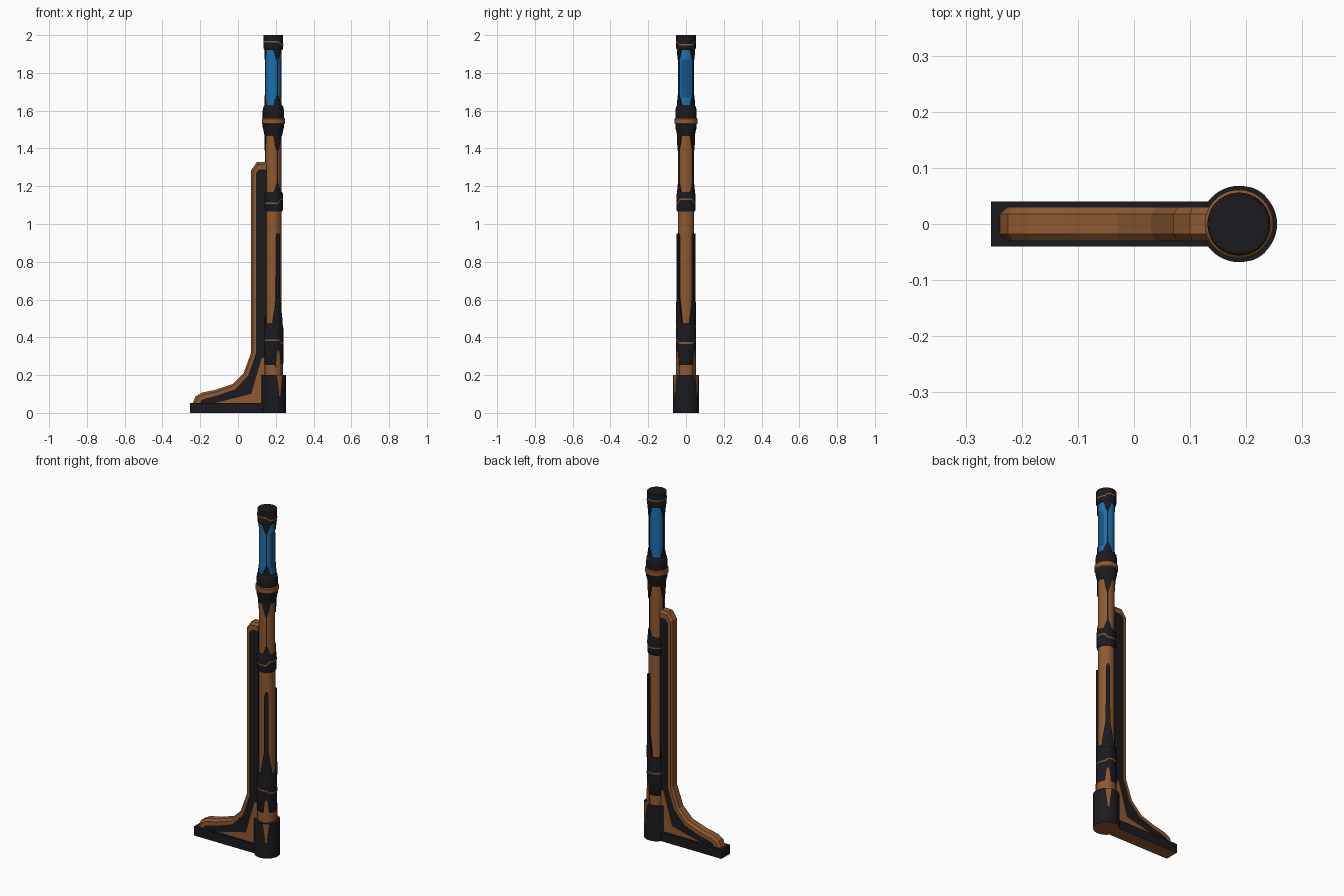
import bpy, bmesh
from math import sin, cos, radians, pi

if "Cube" in bpy.data.objects:
    bpy.data.objects.remove(bpy.data.objects["Cube"])

CX = 0.187  # post axis


def material(name, rgb):
    m = bpy.data.materials.new(name)
    m.diffuse_color = (*rgb, 1)
    m.use_nodes = True
    m.node_tree.nodes["Principled BSDF"].inputs["Base Color"].default_value = m.diffuse_color
    return m


DARK = material("dark", (0.011, 0.011, 0.014))
BROWN = material("brown", (0.27, 0.10, 0.03))
BLUE = material("blue", (0.012, 0.16, 0.42))
DEEP = material("deep_blue", (0.008, 0.09, 0.24))


def loft(name, rings, mat, closed=False, smooth=True, sole=None):
    """Skin a list of equal-length point loops, capped unless closed."""
    bm = bmesh.new()
    vs = [[bm.verts.new(p) for p in ring] for ring in rings]
    n, k = len(rings[0]), len(rings)
    for i in range(k if closed else k - 1):
        a, b = vs[i], vs[(i + 1) % k]
        for j in range(n):
            bm.faces.new((a[j], a[(j + 1) % n], b[(j + 1) % n], b[j]))
    if not closed:
        bm.faces.new(vs[0])
        bm.faces.new(vs[-1])
    bmesh.ops.recalc_face_normals(bm, faces=bm.faces)
    me = bpy.data.meshes.new(name)
    me.materials.append(mat)
    if sole:
        me.materials.append(sole)
        for f in bm.faces:
            if f.normal.z < -0.9:
                f.material_index = 1
    bm.to_mesh(me)
    bm.free()
    ob = bpy.data.objects.new(name, me)
    bpy.context.collection.objects.link(ob)
    if smooth:
        bpy.context.view_layer.objects.active = ob
        ob.select_set(True)
        bpy.ops.object.shade_smooth_by_angle(angle=radians(30))
        ob.select_set(False)
    return ob


def polar(r, deg, z):
    return (CX + r * cos(radians(deg)), r * sin(radians(deg)), z)


def lathe(name, profile, mat, n=48, **kw):
    return loft(name, [[polar(r, 360 * i / n, z) for i in range(n)] for r, z in profile], mat, **kw)


def patch(name, angle, rows, r_out, mat, r_in=0.035, n=8):
    """Curved plate on the post; rows are (z, half angle in degrees)."""
    rings = []
    for z, w in rows:
        degs = [angle - w + 2 * w * i / n for i in range(n + 1)]
        rings.append([polar(r_out, d, z) for d in degs] + [polar(r_in, d, z) for d in reversed(degs)])
    return loft(name, rings, mat)


def trim_line(name, r, z, step):
    """Thin stepped line round a collar, shifted away from the +x side."""
    rings = []
    for i in range(72):
        d = i * 5
        t = min(max((min(d, 360 - d) - 40) / 20, 0), 1)
        zz = z + step * t
        rings.append([polar(r - 0.004, d, zz - 0.004), polar(r + 0.001, d, zz - 0.004),
                      polar(r + 0.001, d, zz + 0.004), polar(r - 0.004, d, zz + 0.004)])
    return loft(name, rings, BROWN, closed=True)


# foot: socket cylinder and long bar
lathe("base_socket", [(0.068, 0), (0.068, 0.2)], DARK, sole=BROWN)
bar = [(-0.255, -0.04), (CX, -0.04), (CX, 0.04), (-0.255, 0.04)]
loft("base_bar", [[(x, y, z) for x, y in bar] for z in (0, 0.052)], DARK, smooth=False, sole=BROWN)

# post sections
lathe("lower_neck", [(0.05, 0.19), (0.05, 0.26)], BROWN)
lathe("lower_collar", [(0.048, 0.25), (0.053, 0.262), (0.053, 0.45), (0.048, 0.475)], DARK)
lathe("lower_tube", [(0.043, 0.46), (0.043, 1.08)], BROWN)
lathe("middle_collar", [(0.046, 1.065), (0.050, 1.075), (0.050, 1.16), (0.046, 1.17)], DARK)
lathe("upper_tube", [(0.042, 1.16), (0.042, 1.48)], BROWN)
lathe("upper_collar", [(0.046, 1.465), (0.053, 1.50), (0.056, 1.51), (0.056, 1.60),
                       (0.053, 1.62), (0.046, 1.63)], DARK)
lathe("collar_ring", [(0.056, 1.528), (0.061, 1.533), (0.061, 1.557), (0.056, 1.562)], BROWN)
lathe("light_tube", [(0.042, 1.62), (0.042, 1.93)], BLUE)
lathe("top_cap", [(0.047, 1.922), (0.052, 1.93), (0.052, 2.0)], DARK)
patch("light_window", 0, [(1.67, 22), (1.69, 33), (1.85, 33), (1.87, 22)], 0.0432, DEEP)

# stepped trim lines
trim_line("lower_trim", 0.053, 0.37, 0.015)
trim_line("middle_trim", 0.050, 1.13, -0.02)
trim_line("top_trim", 0.052, 1.95, 0.015)

# three dark ribs with flared collar arms
for i, a in enumerate((-60, 60, 180)):
    patch(f"lower_rib_{i}", a, [(0.46, 36), (0.50, 33), (0.61, 13), (0.93, 12), (0.95, 6)], 0.0535, DARK)
    patch(f"middle_arm_{i}", a, [(1.16, 28), (1.18, 22), (1.215, 6)], 0.047, DARK)
    patch(f"upper_rib_{i}", a, [(1.16, 4), (1.47, 4)], 0.0435, DARK)
    patch(f"upper_arm_{i}", a, [(1.39, 6), (1.43, 20), (1.475, 30)], 0.048, DARK)
    patch(f"light_arm_low_{i}", a, [(1.62, 32), (1.645, 24), (1.68, 6)], 0.048, DARK)
    patch(f"light_rib_{i}", a, [(1.62, 4), (1.93, 4)], 0.0435, DARK)
    patch(f"light_arm_top_{i}", a, [(1.87, 6), (1.90, 20), (1.93, 32)], 0.048, DARK)

# brown spikes over the socket and lower collar
for i, a in enumerate((-60, 60)):
    patch(f"spike_down_{i}", a, [(0.09, 3), (0.14, 7), (0.20, 14)], 0.069, BROWN)
    patch(f"spike_up_{i}", a, [(0.20, 18), (0.25, 16), (0.32, 8), (0.33, 3)], 0.0545, BROWN)

# curved fin: chamfered brown rim, recessed dark web, brown corner inlay
outer = [(-0.24, 0.05), (-0.225, 0.088), (-0.19, 0.108), (-0.12, 0.122), (-0.03, 0.152),
         (0.03, 0.21), (0.07, 0.32), (0.07, 1.285), (0.10, 1.328), (0.15, 1.328)]
inner = [(-0.20, 0.05), (-0.193, 0.068), (-0.175, 0.076), (-0.115, 0.09), (-0.015, 0.125),
         (0.055, 0.20), (0.096, 0.32), (0.096, 1.27), (0.112, 1.288), (0.15, 1.288)]
soft = [(a + 0.35 * (c - a), b + 0.35 * (d - b)) for (a, b), (c, d) in zip(outer, inner)]


def slab(name, layers, mat):
    return loft(name, [[(x, y, z) for x, z in poly] for y, poly in layers], mat, smooth=False)


full, cut = outer + inner[::-1], soft + inner[::-1]
slab("fin_rim", [(-0.03, cut), (-0.018, full), (0.018, full), (0.03, cut)], BROWN)
web = inner + [(0.15, 0.05)]
slab("fin_web", [(-0.025, web), (0.025, web)], DARK)
inlay = [(-0.13, 0.05), (0.07, 0.10), (0.125, 0.29), (0.14, 0.29), (0.14, 0.05)]
slab("fin_inlay", [(-0.027, inlay), (0.027, inlay)], BROWN)
